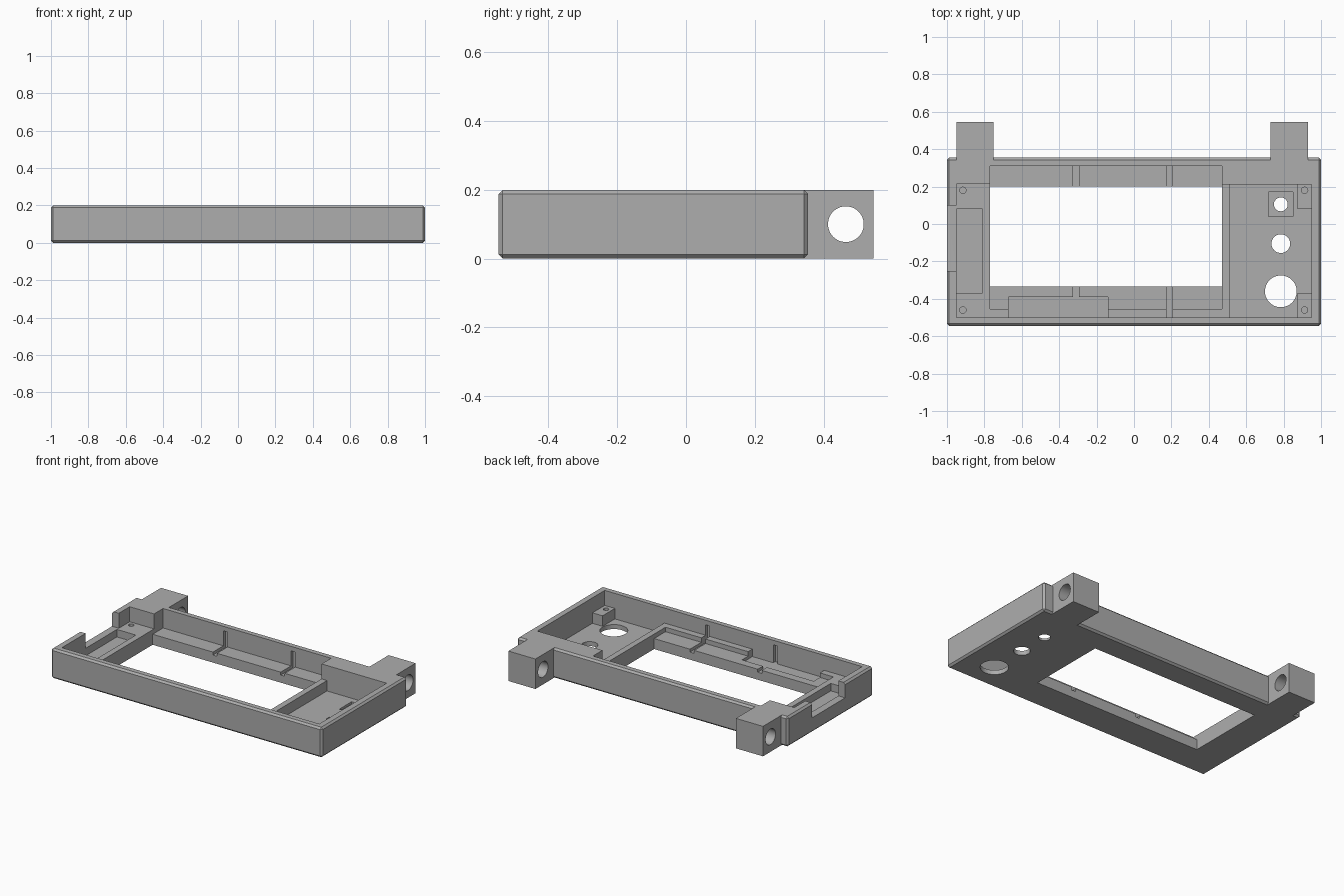
import bpy, bmesh
from mathutils import Matrix, Vector

cube = bpy.data.objects.get("Cube")
if cube:
    bpy.data.objects.remove(cube, do_unlink=True)

grey = bpy.data.materials.new("plain grey")
grey.use_nodes = True
colour = (0.42, 0.42, 0.42, 1)
grey.diffuse_color = colour
grey.node_tree.nodes["Principled BSDF"].inputs["Base Color"].default_value = colour

TOP = 0.3    # cutters reach above the rim
RIM = 0.2    # height of the frame
STEP = 0.1   # height of the inner supports
LEDGE = 0.07
FLOOR = 0.03


def add_object(name, bm):
    mesh = bpy.data.meshes.new(name)
    bm.to_mesh(mesh)
    bm.free()
    mesh.materials.append(grey)
    obj = bpy.data.objects.new(name, mesh)
    bpy.context.scene.collection.objects.link(obj)
    return obj


def box(name, x, y, z, chamfer=0):
    lo, hi = Vector((x[0], y[0], z[0])), Vector((x[1], y[1], z[1]))
    bm = bmesh.new()
    bmesh.ops.create_cube(bm, size=1, matrix=Matrix.Translation((lo + hi) / 2)
                          @ Matrix.Diagonal((*(hi - lo), 1)))
    if chamfer:
        bmesh.ops.bevel(bm, geom=bm.edges[:], offset=chamfer, segments=1, affect='EDGES')
    return add_object(name, bm)


def cylinder(name, centre, radius, depth, axis='Z'):
    turn = Matrix.Rotation(1.5707963, 4, 'Y') if axis == 'X' else Matrix()
    bm = bmesh.new()
    bmesh.ops.create_cone(bm, cap_ends=True, segments=48, radius1=radius, radius2=radius,
                          depth=depth, matrix=Matrix.Translation(centre) @ turn)
    return add_object(name, bm)


def combine(target, tool, operation='DIFFERENCE'):
    mod = target.modifiers.new("shape", 'BOOLEAN')
    mod.operation, mod.solver, mod.object = operation, 'EXACT', tool
    graph = bpy.context.evaluated_depsgraph_get()
    graph.update()
    mesh = bpy.data.meshes.new_from_object(target.evaluated_get(graph))
    target.modifiers.clear()
    target.data = mesh
    bpy.data.objects.remove(tool, do_unlink=True)


# Chamfered body with two hinge blocks at the back
frame = box("frame", (-1, 1), (-0.545, 0.355), (0, RIM), 0.012)
for left in (-0.95, 0.73):
    combine(frame, box("hinge_block", (left, left + 0.2), (0.33, 0.545), (0, RIM)), 'UNION')

# Boxes to remove: x range, y range, z range
cuts = [
    # Middle bay, lower ledge and screen opening
    ((-0.77, 0.47), (-0.5, 0.31), (STEP, TOP)),
    ((-0.775, 0.475), (-0.5, 0.21), (STEP, TOP)),
    ((-0.77, 0.47), (-0.455, 0.31), (LEDGE, TOP)),
    ((-0.77, 0.47), (-0.335, 0.2), (-0.1, TOP)),
    # Left bay, its recess and the side notch
    ((-0.95, -0.76), (-0.5, 0.215), (STEP, TOP)),
    ((-0.95, -0.81), (-0.37, 0.08), (0.05, TOP)),
    ((-1.1, -0.94), (-0.25, 0.1), (STEP, TOP)),
    # Right bay, deep pocket left between corner posts, square seat
    ((0.46, 0.95), (-0.5, 0.21), (STEP, TOP)),
    ((0.51, 0.875), (-0.5, 0.21), (FLOOR, TOP)),
    ((0.86, 0.95), (-0.37, 0.08), (FLOOR, TOP)),
    ((0.72, 0.85), (0.04, 0.17), (0.015, TOP)),
    # Connector recess in the front ledge
    ((-0.67, -0.14), (-0.5, -0.39), (0.05, TOP)),
]
# Thin slots across both ledges and up the walls
for x in (-0.31, 0.19):
    slot = (x - 0.015, x + 0.015)
    cuts.append((slot, (-0.52, -0.3), (0.05, 0.17)))
    cuts.append((slot, (0.18, 0.33), (0.05, 0.17)))
for cut in cuts:
    combine(frame, box("cutter", *cut))

# Control holes through the right bay
for y, radius in ((0.105, 0.037), (-0.105, 0.05), (-0.36, 0.085)):
    combine(frame, cylinder("cutter", (0.785, y, 0), radius, 0.3))

# Screw holes in the corner posts
for x in (-0.915, 0.912):
    for y in (-0.46, 0.18):
        combine(frame, cylinder("cutter", (x, y, 0.09), 0.017, 0.1))

# Hinge pin bore
combine(frame, cylinder("cutter", (0, 0.465, 0.1), 0.052, 3, 'X'))

bpy.ops.object.select_all(action='DESELECT')
frame.select_set(True)
bpy.context.view_layer.objects.active = frame
bpy.ops.object.shade_smooth_by_angle(angle=0.5)
